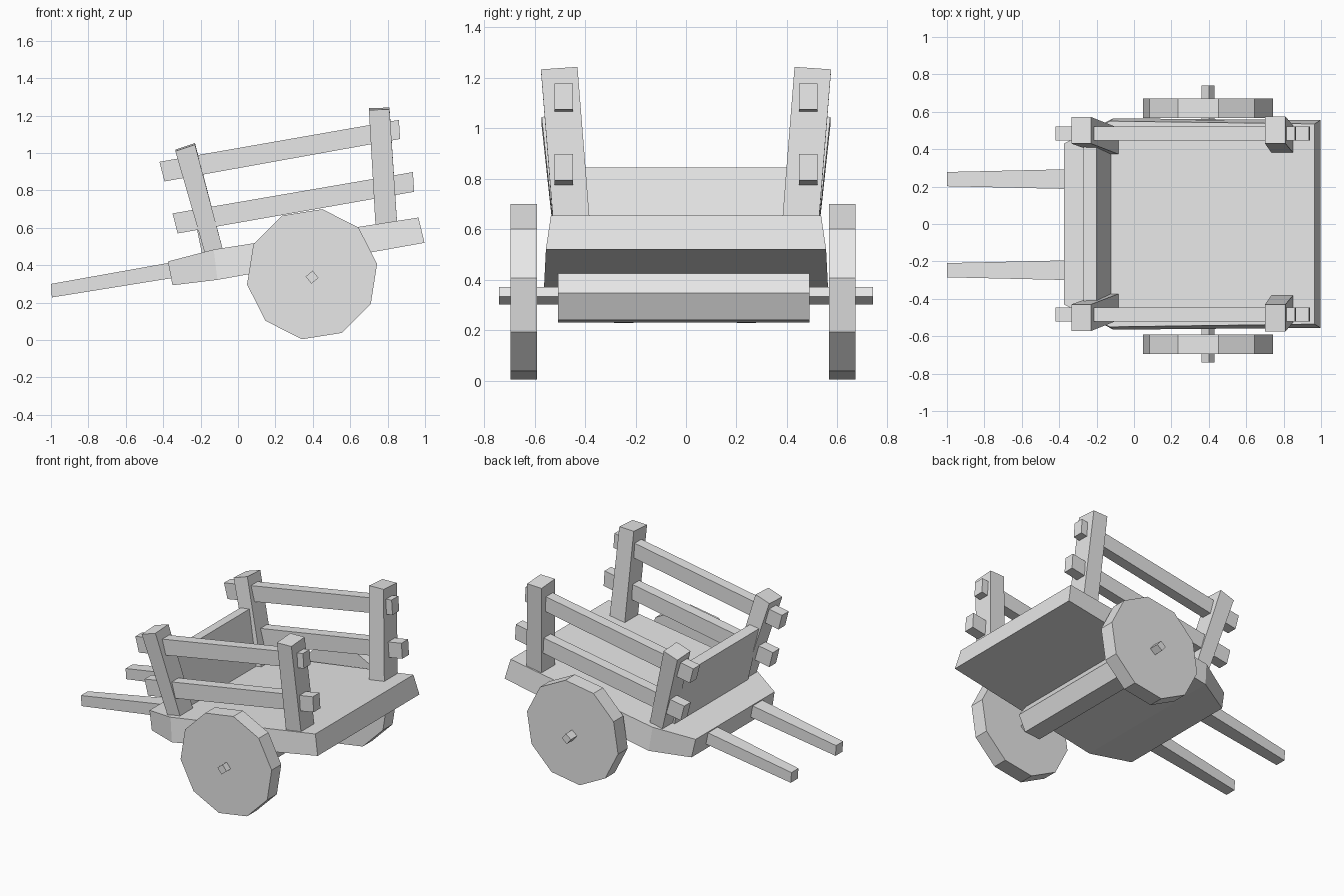
import bpy, bmesh, math

if "Cube" in bpy.data.objects:
    bpy.data.objects.remove(bpy.data.objects["Cube"])

wood = bpy.data.materials.new("pale grey")
wood.diffuse_color = (0.8, 0.8, 0.8, 1)
wood.use_nodes = True
wood.node_tree.nodes["Principled BSDF"].inputs["Base Color"].default_value = wood.diffuse_color


def loft(name, rings):
    """Skin a list of equal-length rings and cap both ends."""
    bm = bmesh.new()
    vs = [[bm.verts.new(p) for p in r] for r in rings]
    n = len(vs[0])
    for a, b in zip(vs, vs[1:]):
        for i in range(n):
            j = (i + 1) % n
            bm.faces.new((a[i], a[j], b[j], b[i]))
    bm.faces.new(vs[0][::-1])
    bm.faces.new(vs[-1])
    bmesh.ops.recalc_face_normals(bm, faces=bm.faces)
    me = bpy.data.meshes.new(name)
    bm.to_mesh(me)
    bm.free()
    me.materials.append(wood)
    ob = bpy.data.objects.new(name, me)
    bpy.context.collection.objects.link(ob)
    return ob


def prism(name, x, z, r, n, start, y0, y1):
    """Regular prism running along y."""
    pts = [(x + r * math.cos(math.radians(start + 360 * i / n)),
            z + r * math.sin(math.radians(start + 360 * i / n))) for i in range(n)]
    return loft(name, [[(px, y, pz) for px, pz in pts] for y in (y0, y1)])


def station(xt, zt, wt, xb, zb, wb):
    """Cross-section of a symmetric plank: top and bottom x, z, half width."""
    return [(xt, -wt, zt), (xt, wt, zt), (xb, wb, zb), (xb, -wb, zb)]


def bar_end(xt, zt, xb, zb, y0, y1):
    return [(xt, y0, zt), (xt, y1, zt), (xb, y1, zb), (xb, y0, zb)]


def post_end(x0, z0, x1, z1, y0, y1, dz=0.0):
    return [(x0, y0, z0 + dz), (x1, y0, z1 + dz), (x1, y1, z1), (x0, y1, z0)]


# cart bed, narrowing and bending down at the handle end
loft("bed", [station(-0.375, 0.42, 0.43, -0.35, 0.293, 0.44),
             station(-0.13, 0.484, 0.55, -0.11, 0.322, 0.565),
             station(0.965, 0.655, 0.535, 0.997, 0.52, 0.555)])

# headboard between the rear posts
loft("headboard", [station(-0.27, 0.835, 0.42, -0.19, 0.45, 0.40),
                   station(-0.20, 0.845, 0.42, -0.115, 0.45, 0.40)])

# axle beam under the bed, and the thin axle
prism("axle_beam", 0.396, 0.336, 0.117, 6, 5, -0.508, 0.49)
prism("axle", 0.396, 0.336, 0.035, 4, 84, -0.74, 0.74)

# ten-sided wheels
prism("left_wheel", 0.396, 0.352, 0.352, 10, 9, 0.567, 0.672)
prism("right_wheel", 0.396, 0.352, 0.352, 10, 9, -0.695, -0.59)

for side, s in (("left", 1), ("right", -1)):
    # tapering handle
    c = 0.24 if s > 0 else -0.247
    loft(side + "_handle", [bar_end(-1.0, 0.30, -0.995, 0.228, c - 0.038, c + 0.038),
                            bar_end(-0.34, 0.418, -0.33, 0.335, c - 0.053, c + 0.053)])
    # posts leaning outward
    loft(side + "_rear_post", [
        post_end(-0.17, 0.44, -0.075, 0.46, s * 0.37, s * 0.51),
        post_end(-0.335, 1.01, -0.23, 1.045, s * 0.43, s * 0.572, 0.008)])
    loft(side + "_front_post", [
        post_end(0.737, 0.58, 0.853, 0.59, s * 0.378, s * 0.523),
        post_end(0.70, 1.23, 0.81, 1.233, s * 0.43, s * 0.575, 0.01)])
    # side rails
    y0, y1 = s * 0.447, s * 0.52
    loft(side + "_top_rail", [bar_end(-0.42, 0.953, -0.393, 0.848, y0, y1),
                              bar_end(0.86, 1.177, 0.867, 1.075, y0, y1)])
    loft(side + "_bottom_rail", [bar_end(-0.35, 0.677, -0.323, 0.57, y0, y1),
                                 bar_end(0.935, 0.898, 0.942, 0.793, y0, y1)])
